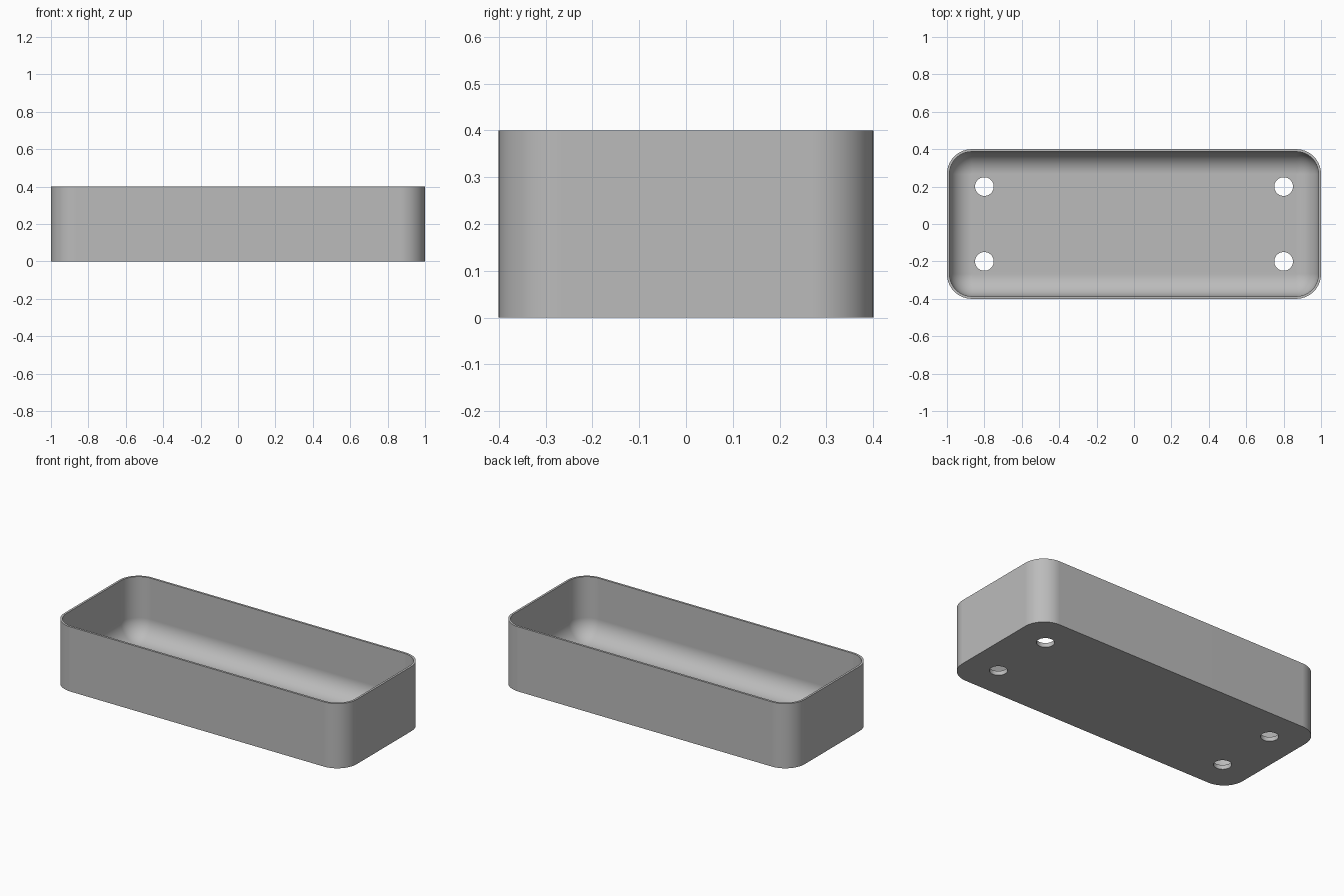
import bpy, bmesh
from math import sin, cos, pi

default = bpy.data.objects.get("Cube")
if default:
    bpy.data.objects.remove(default)

LENGTH, WIDTH, HEIGHT = 2.0, 0.8, 0.4
CORNER, WALL, FLOOR = 0.133, 0.0133, 0.0267
FILLET = 0.119
CORNER_STEPS, FILLET_STEPS = 14, 14

grey = bpy.data.materials.new("plain grey")
grey.use_nodes = True
colour = (0.5, 0.5, 0.5, 1)
grey.diffuse_color = colour
grey.node_tree.nodes["Principled BSDF"].inputs["Base Color"].default_value = colour


def rounded_loop(bm, inset, z):
    """Rounded rectangle, inset evenly from the outer wall."""
    r = CORNER - inset
    cx, cy = LENGTH / 2 - CORNER, WIDTH / 2 - CORNER
    verts = []
    for quarter, (sx, sy) in enumerate([(1, 1), (-1, 1), (-1, -1), (1, -1)]):
        for i in range(CORNER_STEPS + 1):
            a = (quarter + i / CORNER_STEPS) * pi / 2
            verts.append(bm.verts.new((sx * cx + r * cos(a), sy * cy + r * sin(a), z)))
    return verts


# Tray profile: outer wall, rim, inner wall, then the rounded floor edge
profile = [(0, 0), (0, HEIGHT), (WALL, HEIGHT)]
for i in range(FILLET_STEPS + 1):
    a = i / FILLET_STEPS * pi / 2
    profile.append((WALL + FILLET * (1 - cos(a)), FLOOR + FILLET * (1 - sin(a))))

bm = bmesh.new()
loops = [rounded_loop(bm, inset, z) for inset, z in profile]
for low, high in zip(loops, loops[1:]):
    for i in range(len(low)):
        j = (i + 1) % len(low)
        bm.faces.new((low[i], low[j], high[j], high[i]))
bm.faces.new(loops[0][::-1])
bm.faces.new(loops[-1])
bmesh.ops.recalc_face_normals(bm, faces=bm.faces)
mesh = bpy.data.meshes.new("tray")
bm.to_mesh(mesh)
bm.free()
mesh.materials.append(grey)
tray = bpy.data.objects.new("tray", mesh)
bpy.context.collection.objects.link(tray)

# Four round drain holes through the floor
bm = bmesh.new()
for x in (-0.8, 0.8):
    for y in (-0.2, 0.2):
        made = bmesh.ops.create_cone(bm, cap_ends=True, segments=40,
                                     radius1=0.05, radius2=0.05, depth=0.2)
        bmesh.ops.translate(bm, verts=made["verts"], vec=(x, y, 0))
cutter_mesh = bpy.data.meshes.new("hole_cutter")
bm.to_mesh(cutter_mesh)
bm.free()
cutter_mesh.materials.append(grey)
cutter = bpy.data.objects.new("hole_cutter", cutter_mesh)
bpy.context.collection.objects.link(cutter)

bpy.ops.object.select_all(action='DESELECT')
tray.select_set(True)
bpy.context.view_layer.objects.active = tray
cut = tray.modifiers.new("drain holes", 'BOOLEAN')
cut.operation, cut.solver, cut.object = 'DIFFERENCE', 'EXACT', cutter
bpy.ops.object.modifier_apply(modifier=cut.name)
bpy.data.objects.remove(cutter)

# Smooth curves, crisp rims, flat floor and walls
bpy.ops.object.shade_smooth_by_angle(angle=pi / 6)
weighted = tray.modifiers.new("flat panels", 'WEIGHTED_NORMAL')
weighted.keep_sharp = True
